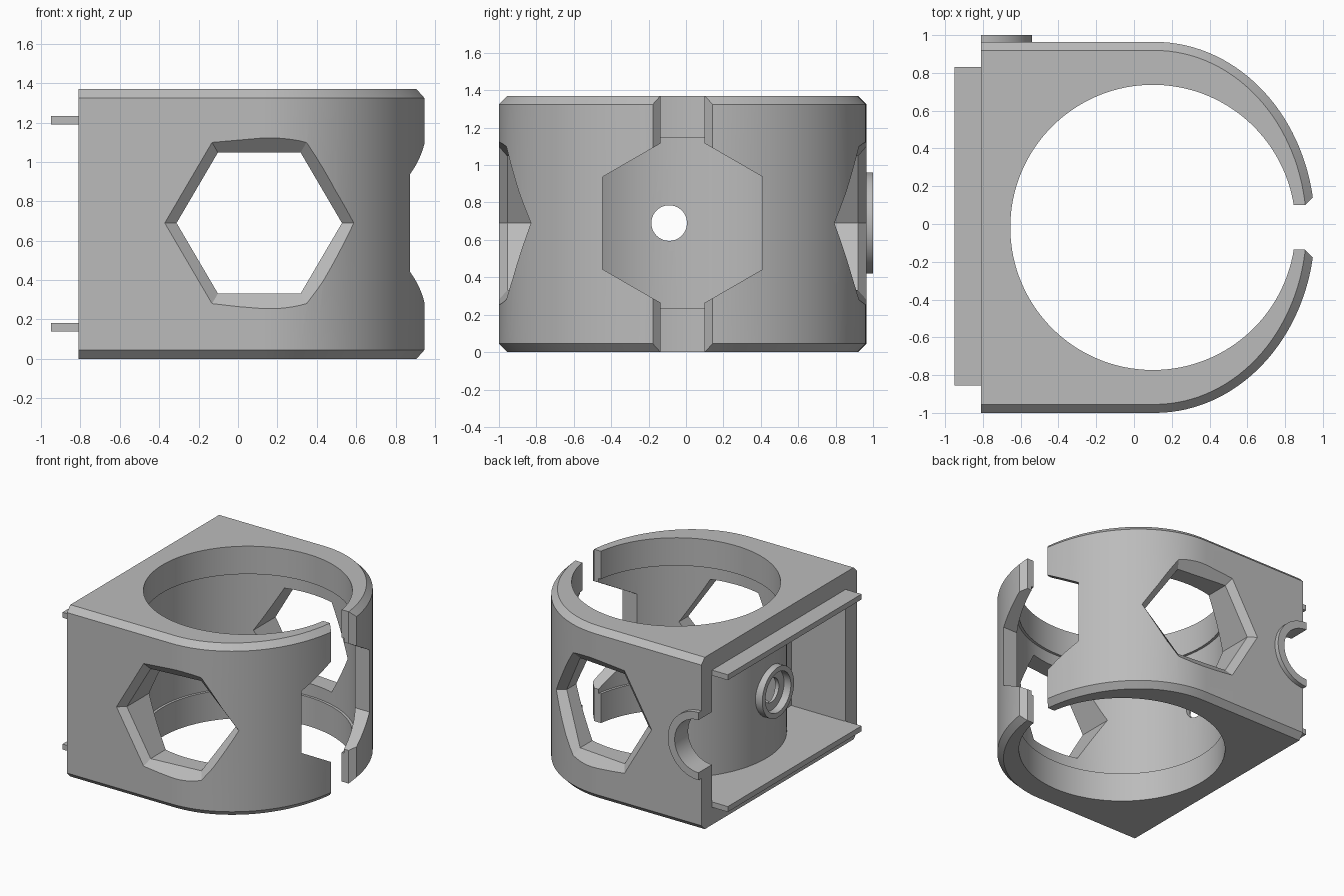
import bpy, bmesh, math
from mathutils import Matrix

cube = bpy.data.objects.get("Cube")
if cube:
    bpy.data.objects.remove(cube, do_unlink=True)

grey = bpy.data.materials.new("light grey")
grey.use_nodes = True
colour = (0.5, 0.5, 0.5, 1)
grey.diffuse_color = colour
grey.node_tree.nodes["Principled BSDF"].inputs["Base Color"].default_value = colour

HEIGHT, MID_Z, MID_Y = 1.37, 0.69, -0.018
LEFT, ROUND_X, RX, RY = -0.81, 0.11, 0.848, 0.982
BORE_X, CHAMFER = 0.1, 0.045


def add(name, bm):
    bmesh.ops.recalc_face_normals(bm, faces=bm.faces)
    mesh = bpy.data.meshes.new(name)
    bm.to_mesh(mesh)
    bm.free()
    mesh.materials.append(grey)
    obj = bpy.data.objects.new(name, mesh)
    bpy.context.collection.objects.link(obj)
    return obj


def loft(name, rings):
    """Closed solid through matching rings of points."""
    bm = bmesh.new()
    loops = [[bm.verts.new(p) for p in ring] for ring in rings]
    n = len(loops[0])
    for a, b in zip(loops, loops[1:]):
        for i in range(n):
            j = (i + 1) % n
            bm.faces.new((a[i], a[j], b[j], b[i]))
    bm.faces.new(loops[0])
    bm.faces.new(loops[-1])
    return add(name, bm)


def box(name, x0, x1, y0, y1, z0, z1):
    return loft(name, [[(x0, y0, z), (x1, y0, z), (x1, y1, z), (x0, y1, z)]
                       for z in (z0, z1)])


def cylinder(name, centre, radius, length, axis="Z", sides=96):
    bm = bmesh.new()
    bmesh.ops.create_cone(bm, cap_ends=True, segments=sides,
                          radius1=radius, radius2=radius, depth=length)
    turn = Matrix()
    if axis == "X":
        turn = Matrix.Rotation(math.pi / 2, 4, "Y")
    elif axis == "Y":
        turn = Matrix.Rotation(math.pi / 2, 4, "X")
    bmesh.ops.transform(bm, matrix=Matrix.Translation(centre) @ turn, verts=bm.verts)
    return add(name, bm)


def combine(target, tool, operation="DIFFERENCE"):
    """Apply a boolean and remove the tool."""
    mod = target.modifiers.new("cut", "BOOLEAN")
    mod.operation, mod.solver, mod.object = operation, "EXACT", tool
    graph = bpy.context.evaluated_depsgraph_get()
    graph.update()
    result = bpy.data.meshes.new_from_object(target.evaluated_get(graph))
    target.modifiers.clear()
    target.data = result
    bpy.data.objects.remove(tool, do_unlink=True)


def outline(inset, z, steps=64):
    """Straight back end, flat sides and a rounded nose."""
    pts = [(LEFT, MID_Y - RY + inset, z)]
    for i in range(steps + 1):
        a = -math.pi / 2 + math.pi * i / steps
        pts.append((ROUND_X + (RX - inset) * math.cos(a),
                    MID_Y + (RY - inset) * math.sin(a), z))
    return pts + [(LEFT, MID_Y + RY - inset, z)]


def side_depth(x):
    t = max(0, (x - ROUND_X) / RX)
    return RY * math.sqrt(max(0, 1 - t * t))


def window_ring(side, radius, offset, flat=None):
    ring = []
    for k in range(6):
        c, s = math.cos(k * math.pi / 3), math.sin(k * math.pi / 3)
        depth = flat or side_depth(0.108 + 0.48 * c) + offset
        ring.append((0.108 + radius * c, MID_Y + side * depth, MID_Z + radius * s * 0.985))
    return ring


# Main housing with chamfered rims
body = loft("housing", [outline(CHAMFER, 0), outline(0, CHAMFER),
                        outline(0, HEIGHT - CHAMFER), outline(CHAMFER, HEIGHT)])

# Half-round collar on the rear side wall
collar = cylinder("collar", (LEFT, 0.95, MID_Z), 0.27, 0.1, "Y")
combine(collar, box("trim", -2, LEFT, 0, 2, 0, 2))
combine(body, collar, "UNION")

# Pocket around the inner tube, open at the flat end
pocket = box("pocket", -1, -0.33, -0.855, 0.83, 0.18, 1.19)
combine(pocket, cylinder("tube", (BORE_X, MID_Y, MID_Z), 0.8, 2, sides=128))
combine(body, pocket)

# Raised port on the tube with a recess
port = cylinder("port", (-0.705, -0.09, MID_Z), 0.2, 0.09, "X")
combine(body, port, "UNION")
combine(body, cylinder("recess", (-0.74, -0.09, MID_Z), 0.16, 0.1, "X"))
combine(body, cylinder("port_hole", (-0.7, -0.09, MID_Z), 0.095, 0.4, "X"))

# Bore with a slightly wider middle
combine(body, cylinder("bore", (BORE_X, MID_Y, MID_Z), 0.755, 2, sides=128))
combine(body, cylinder("wide_bore", (BORE_X, MID_Y, MID_Z), 0.775, 0.915, sides=128))

# Chamfered six-sided windows in both side walls
for side in (-1, 1):
    combine(body, loft("window", [window_ring(side, 0.54, 0, 1.3),
                                  window_ring(side, 0.54, CHAMFER),
                                  window_ring(side, 0.42, -CHAMFER),
                                  window_ring(side, 0.42, 0, 0.3)]))

# Six-sided opening in the nose
nose = [(MID_Y + 0.494 * math.sin(k * math.pi / 3),
         MID_Z + 0.494 * math.cos(k * math.pi / 3)) for k in range(6)]
combine(body, loft("nose_opening", [[(x, y, z) for y, z in nose] for x in (0.3, 1.3)]))

# Full-height slot with flared edges
half = [(0.5, 0.1175), (0.905, 0.1175), (0.945, 0.1575), (1.2, 0.4125)]
slot = [(x, MID_Y - w) for x, w in half] + [(x, MID_Y + w) for x, w in reversed(half)]
combine(body, loft("slot", [[(x, y, z) for x, y in slot] for z in (-0.5, 2)]))

# Round notch through the collar
combine(body, cylinder("notch", (LEFT, 0.9, MID_Z), 0.21, 0.5, "Y"))

# Rails on the flat end
rails = [box(name, -0.95, LEFT + 0.005, -0.855, 0.83, z, z + 0.043)
         for name, z in (("lower_rail", 0.14), ("upper_rail", 1.191))]

# Smooth curved walls, sharp corners
bpy.ops.object.select_all(action="DESELECT")
for obj in [body] + rails:
    obj.select_set(True)
    bpy.context.view_layer.objects.active = obj
bpy.ops.object.shade_smooth_by_angle(angle=math.radians(25))
